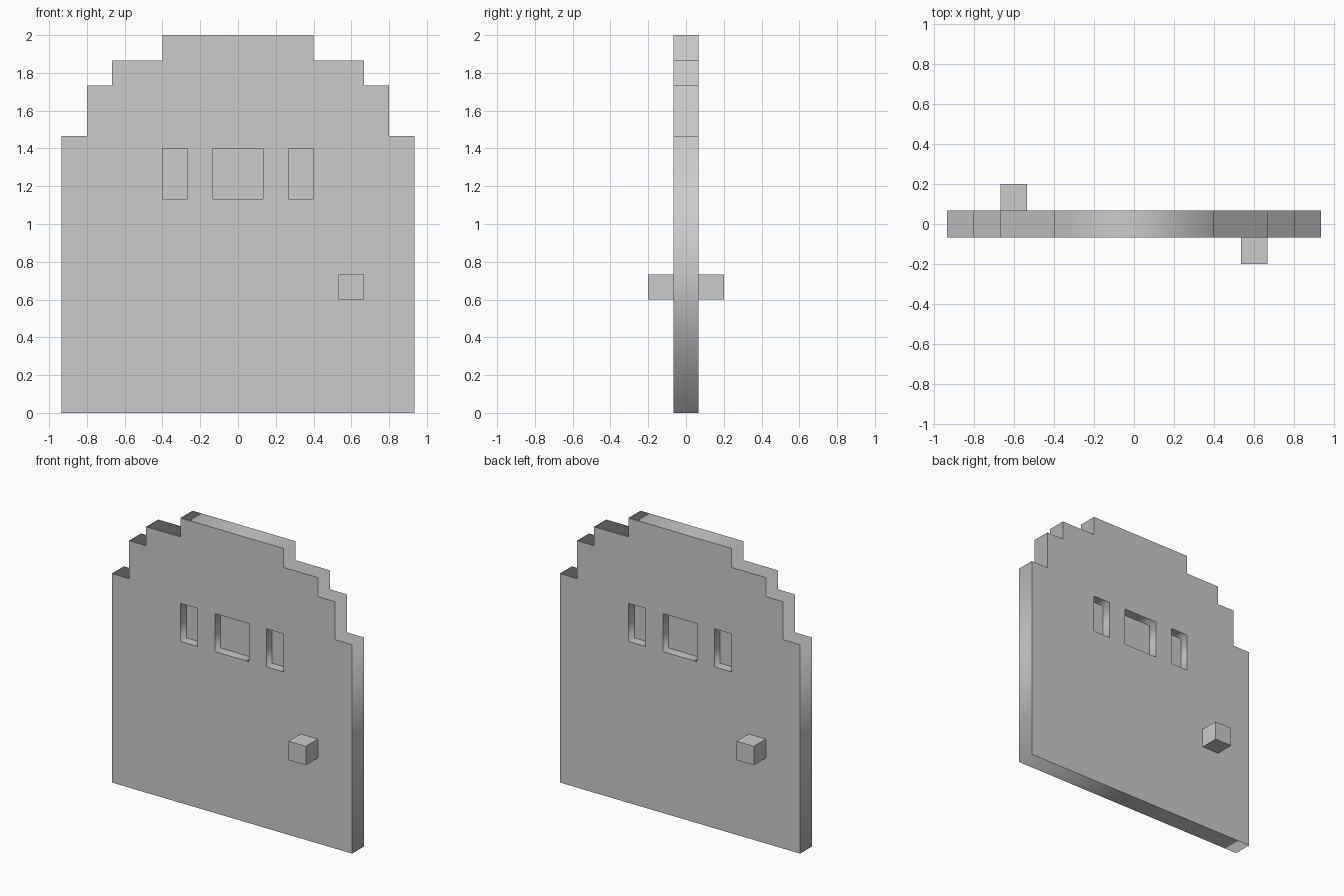
import bpy

if "Cube" in bpy.data.objects:
    bpy.data.objects.remove(bpy.data.objects["Cube"])

U = 2 / 15          # block size the whole door is laid out on
HALF_T = U / 2      # half the door thickness


def box(name, lo, hi):
    size = [b - a for a, b in zip(lo, hi)]
    mid = [(a + b) / 2 for a, b in zip(lo, hi)]
    bpy.ops.mesh.primitive_cube_add(size=1, location=mid)
    ob = bpy.context.object
    ob.name = name
    ob.scale = size
    bpy.ops.object.transform_apply(location=False, rotation=False, scale=True)
    return ob


def add_loop(curve, points):
    s = curve.splines.new('POLY')
    s.points.add(len(points) - 1)
    for p, (x, z) in zip(s.points, points):
        p.co = (x * U, z * U, 0, 1)
    s.use_cyclic_u = True


# Stepped door slab with three window openings, as one extruded profile
half = [(7, 0), (7, 11), (6, 11), (6, 13), (5, 13), (5, 14), (3, 14), (3, 15)]
outline = half + [(-x, z) for x, z in reversed(half)]
windows = {"left": (-3, -2), "middle": (-1, 1), "right": (2, 3)}
Z0, Z1 = 8.5, 10.5

curve = bpy.data.curves.new("door_panel", 'CURVE')
curve.dimensions = '2D'
curve.fill_mode = 'BOTH'
curve.extrude = HALF_T
add_loop(curve, outline)
for x0, x1 in windows.values():
    add_loop(curve, [(x0, Z0), (x0, Z1), (x1, Z1), (x1, Z0)])
door = bpy.data.objects.new("door_panel", curve)
bpy.context.collection.objects.link(door)
door.rotation_euler.x = 1.5707963
bpy.context.view_layer.objects.active = door
door.select_set(True)
bpy.ops.object.convert(target='MESH')
bpy.ops.object.transform_apply(location=False, rotation=True, scale=False)

# Thin window panes set mid-thickness
for side, (x0, x1) in windows.items():
    box(side + "_window_pane", (x0 * U, -0.002, Z0 * U), (x1 * U, 0.002, Z1 * U))

# Cube knobs, on the opening side as seen from each face
box("front_knob", (4 * U, -1.5 * U, 4.5 * U), (5 * U, -HALF_T, 5.5 * U))
box("back_knob", (-5 * U, HALF_T, 4.5 * U), (-4 * U, 1.5 * U, 5.5 * U))
